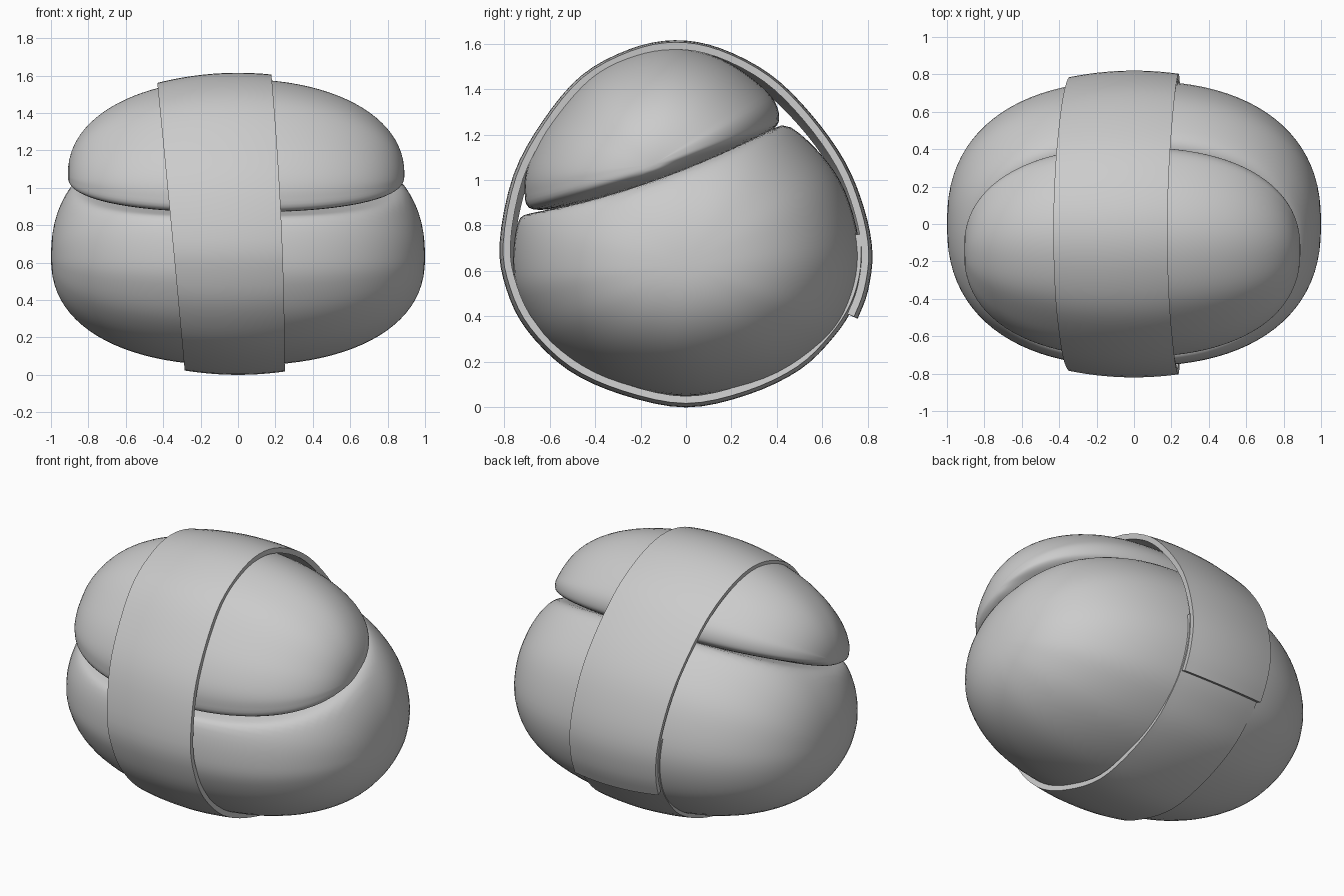
import bpy, bmesh, math

if "Cube" in bpy.data.objects:
    bpy.data.objects.remove(bpy.data.objects["Cube"])

SLOPE = .33  # tilt of the topping


def seam(y):
    """Height of the slanted surface between rice and topping."""
    return 1.055 + .4 * y + .16 * y * y


def spline(pts, closed, steps=5):
    """Catmull-Rom resampling of a 2D profile."""
    n, out = len(pts), []
    for i in range(n if closed else n - 1):
        p = [pts[k % n] if closed else pts[max(0, min(n - 1, k))] for k in range(i - 1, i + 3)]
        for s in range(steps):
            t = s / steps
            out.append(tuple(0.5 * (2 * b + (c - a) * t + (2 * a - 5 * b + 4 * c - d) * t * t
                                    + (3 * b - a - 3 * c + d) * t ** 3) for a, b, c, d in zip(*p)))
    return out if closed else out + [pts[-1]]


def finish(bm, name):
    me = bpy.data.meshes.new(name)
    bm.to_mesh(me)
    bm.free()
    ob = bpy.data.objects.new(name, me)
    bpy.context.collection.objects.link(ob)
    bpy.ops.object.select_all(action='DESELECT')
    ob.select_set(True)
    bpy.context.view_layer.objects.active = ob
    bpy.ops.object.shade_smooth_by_angle(angle=math.radians(40))
    return ob


def pillow(name, profile, y0, z0, xc, half, ey, eup, edown, slope, clamp=False, n=48):
    """Loft a side profile along x, shrinking with superellipse falloffs in a tilted frame."""
    prof = spline(profile, True)
    bm = bmesh.new()
    rings = []
    for i in range(1, n):
        u = math.sin(math.pi / 2 * (2 * i / n - 1))
        f = lambda e: (1 - abs(u) ** e) ** (1 / e)
        ring = []
        for y, z in prof:
            dy = (y - y0) * f(ey)
            h = z - z0 - slope * (y - y0)
            blend = min(1, max(0, .5 + h / .3))  # soft change from lower to upper falloff
            h *= f(eup) * blend + f(edown) * (1 - blend)
            y, z = y0 + dy, z0 + h + slope * dy
            if clamp:  # soft cut along the seam
                s = seam(y)
                z = (z + s - math.sqrt((z - s) ** 2 + .0012)) / 2
            ring.append(bm.verts.new((xc + half * u, y, z)))
        rings.append(ring)
    m = len(prof)
    for a, b in zip(rings, rings[1:]):
        for j in range(m):
            bm.faces.new((a[j], a[(j + 1) % m], b[(j + 1) % m], b[j]))
    for ring, x in ((rings[0], xc - half), (rings[-1], xc + half)):
        tip = bm.verts.new((x, y0, z0))
        for j in range(m):
            bm.faces.new((ring[j], ring[(j + 1) % m], tip))
    bmesh.ops.recalc_face_normals(bm, faces=bm.faces)
    return finish(bm, name)


# rice block: full rounded pillow cut along the slanted seam
pillow("rice_block", [(0, .05), (.35, .12), (.6, .28), (.72, .45), (.765, .68), (.7, .95), (.57, 1.14),
                      (.38, 1.29), (.15, 1.35), (-.15, 1.33), (-.42, 1.22), (-.62, 1.04),
                      (-.73, .85), (-.76, .65), (-.73, .48), (-.6, .28), (-.35, .12)],
       0, .63, 0, 1.0, 2.35, 2.3, 2.3, 0, True)

# topping resting on the slope
pillow("topping", [(-.67, .87), (-.71, .95), (-.69, 1.08), (-.6, 1.25), (-.42, 1.455), (-.22, 1.555),
                   (-.02, 1.58), (.18, 1.52), (.36, 1.385), (.41, 1.28), (.37, 1.215), (.2, 1.13),
                   (0, 1.04), (-.2, .97), (-.45, .9)],
       -.14, 1.07, -.01, .90, 2.3, 2.15, 4, SLOPE)

# wrapping band, open path whose ends overlap at the back
path = spline([(.785, .76), (.782, .6), (.74, .45), (.65, .31), (.5, .165), (.27, .055), (0, 0),
               (-.28, .055), (-.52, .165), (-.7, .34), (-.79, .52), (-.82, .72), (-.76, 1.02),
               (-.63, 1.26), (-.46, 1.46), (-.25, 1.575), (-.05, 1.615), (.15, 1.58), (.37, 1.465),
               (.55, 1.29), (.7, 1.08), (.785, .87), (.82, .68), (.80, .51), (.755, .39)], False, 4)
bm = bmesh.new()
rows = []
for y, z in path:
    k = z / 1.6
    left, right = -.285 - .145 * k, .25 - .07 * k ** 2
    row = []
    for j in range(13):
        x = left + (right - left) * j / 12
        s = 1 - .032 * (x / .3) ** 2
        row.append(bm.verts.new((x, y * s, .8 + (z - .8) * s)))
    rows.append(row)
for a, b in zip(rows, rows[1:]):
    for j in range(12):
        bm.faces.new((a[j], a[j + 1], b[j + 1], b[j]))
band = finish(bm, "wrapping_band")
mod = band.modifiers.new("thickness", 'SOLIDIFY')
mod.thickness = .032
mod.offset = -1
bpy.ops.object.modifier_apply(modifier=mod.name)
bpy.ops.object.shade_smooth_by_angle(angle=math.radians(40))
